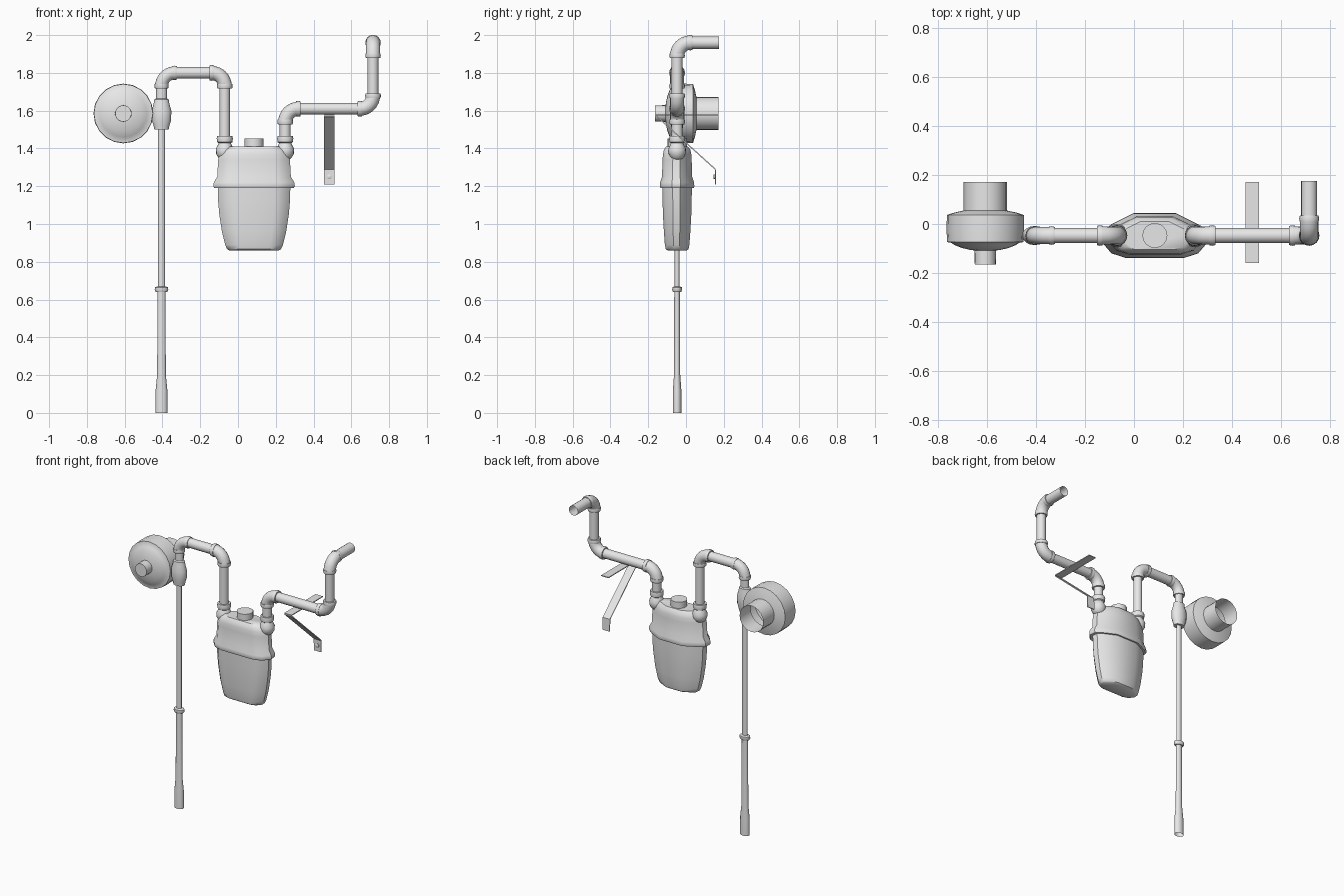
import bpy, bmesh, math
from mathutils import Vector as V

if "Cube" in bpy.data.objects:
    bpy.data.objects.remove(bpy.data.objects["Cube"])

grey = bpy.data.materials.new("painted_grey")
grey.diffuse_color = (0.8, 0.8, 0.8, 1)
grey.use_nodes = True
grey.node_tree.nodes["Principled BSDF"].inputs["Base Color"].default_value = grey.diffuse_color
X, Y, Z = V((1, 0, 0)), V((0, 1, 0)), V((0, 0, 1))
PY = -0.047          # depth of the pipe run


def loft(name, rings, cap_start=False, cap_end=False):
    """Skin a list of equal-length point rings."""
    bm = bmesh.new()
    rows = [[bm.verts.new(p) for p in r] for r in rings]
    n = len(rows[0])
    for a, b in zip(rows, rows[1:]):
        for i in range(n):
            bm.faces.new((a[i], a[(i + 1) % n], b[(i + 1) % n], b[i]))
    if cap_start:
        bm.faces.new(rows[0])
    if cap_end:
        bm.faces.new(rows[-1])
    bmesh.ops.recalc_face_normals(bm, faces=bm.faces)
    me = bpy.data.meshes.new(name)
    bm.to_mesh(me)
    bm.free()
    me.materials.append(grey)
    ob = bpy.data.objects.new(name, me)
    bpy.context.collection.objects.link(ob)
    return ob


def sweep(name, stations, ref=Y, sides=16, flat=1.0, caps=(False, False)):
    """Stations are (position, tangent, radius); flat squashes along ref."""
    rings = []
    for p, t, r in stations:
        w = t.cross(ref).normalized()
        rings.append([V(p) + r * (flat * math.cos(a) * ref + math.sin(a) * w)
                      for a in (2 * math.pi * i / sides for i in range(sides))])
    return loft(name, rings, *caps)


def lathe(name, base, axis, profile, ref, **kw):
    """Profile is (distance along axis, radius)."""
    return sweep(name, [(V(base) + axis * d, axis, r) for d, r in profile], ref, **kw)


def pipe(name, a, b, r, ref=Y):
    a, b = V(a), V(b)
    t = (b - a).normalized()
    return sweep(name, [(a, t, r), (b, t, r)], ref)


def elbow(name, corner, d0, d1, ref=Y, r=0.037, collar=0.042, R=0.07):
    """Quarter bend with a raised collar at both ends."""
    c = V(corner)
    s, e = c - d0 * R, c + d1 * R
    st = [(s - d0 * .012, d0, .029), (s - d0 * .012, d0, collar - .003),
          (s, d0, collar), (s + d0 * .012, d0, collar - .002), (s + d0 * .012, d0, r)]
    ctr = c - d0 * R + d1 * R
    for i in range(1, 8):
        a = math.pi / 2 * i / 8
        st.append((ctr - d1 * R * math.cos(a) + d0 * R * math.sin(a),
                   d0 * math.cos(a) + d1 * math.sin(a), r))
    st += [(e - d1 * .012, d1, r), (e - d1 * .012, d1, collar - .002), (e, d1, collar),
           (e + d1 * .012, d1, collar - .003), (e + d1 * .012, d1, .029)]
    return sweep(name, st, ref)


# Riser from the ground with flared foot and mid collar, open at the bottom
LX = -0.405
lathe("riser_pipe", (LX, PY, 0), Z,
      [(0, .032), (.12, .031), (.20, .023), (.64, .021), (.64, .030), (.65, .036),
       (.665, .035), (.67, .018), (1.51, .018)], Y, flat=.72)
# Union fitting at the regulator
lathe("riser_union", (LX, PY, 1.5), Z,
      [(0, .018), (0, .038), (.02, .042), (.05, .051), (.10, .052), (.135, .042),
       (.16, .038), (.165, .028), (.24, .028)], Y, flat=.75)

# Inlet loop over to the meter
elbow("inlet_elbow_left", (LX, PY, 1.80), Z, X, r=.034, collar=.038)
pipe("inlet_cross_pipe", (-.34, PY, 1.80), (-.13, PY, 1.80), .031)
IX, OX = -0.07, 0.25
elbow("inlet_elbow_right", (IX, PY, 1.80), X, -Z)
pipe("inlet_drop_pipe", (IX, PY, 1.74), (IX, PY, 1.44), .028)

# Meter couplings, inlet and outlet
for nm, x in (("inlet", IX), ("outlet", OX)):
    lathe(nm + "_coupling", (x, PY, 1.338), Z,
          [(0, .018), (.012, .034), (.035, .046), (.06, .047), (.08, .037), (.09, .033),
           (.095, .040), (.115, .043), (.128, .040), (.128, .028)], Y,
          caps=(True, False))

# Outlet run stepping right, up and back to the wall
pipe("outlet_rise_pipe", (OX, PY, 1.45), (OX, PY, 1.55), .029)
elbow("outlet_elbow_low", (OX, PY, 1.61), Z, X)
pipe("outlet_cross_pipe", (.31, PY, 1.61), (.66, PY, 1.61), .031)
RX = 0.715
elbow("outlet_elbow_right", (RX, PY, 1.61), X, Z)
pipe("outlet_upper_pipe", (RX, PY, 1.67), (RX, PY, 1.90), .029)
elbow("outlet_elbow_top", (RX, PY, 1.96), Z, Y, ref=X, r=.038, collar=.041)
pipe("wall_pipe", (RX, .01, 1.96), (RX, .175, 1.96), .033, X)

# Meter body: faceted outline lofted through height, with a clamping flange
half = [(.56, -1), (.82, -.8), (1, -.3), (.98, .2), (.82, .5), (.40, 1)]
outline = half + [(-x, y) for x, y in reversed(half)]
sections = [(.86, .130, .050), (.867, .143, .060), (.89, .153, .065), (.96, .170, .070),
            (1.05, .184, .075), (1.12, .190, .077), (1.19, .192, .078),
            (1.19, .210, .088), (1.20, .216, .091), (1.22, .213, .090), (1.25, .195, .080),
            (1.34, .190, .077), (1.37, .182, .075), (1.393, .168, .070), (1.41, .140, .058)]
loft("meter_body", [[(.085 + x * hx, PY + y * hy, z) for x, y in outline]
                    for z, hx, hy in sections], True, True)
lathe("meter_index_cap", (.085, PY, 1.40), Z, [(0, .051), (.052, .051)], Y,
      sides=16, caps=(False, True))

# Round regulator facing front, hollow outlet at the back
lathe("regulator", (-.607, 0, 1.585), Y,
      [(-.165, .043), (-.108, .044), (-.106, .060), (-.098, .095), (-.086, .125),
       (-.076, .140), (-.074, .156), (-.03, .158), (.037, .157), (.047, .125),
       (.055, .088), (.172, .088)], Z, sides=20, caps=(True, False))

# Support bracket: folded flat strip plus an anchor bolt
BX, BW, T = 0.483, 0.027, 0.006
def strip(name, path):
    """Folded strip running in the y-z plane."""
    pts = [V((0, y, z)) for y, z in path]
    rings = []
    for i, p in enumerate(pts):
        t = (pts[min(i + 1, len(pts) - 1)] - pts[max(i - 1, 0)]).normalized()
        n = t.cross(X) * T / 2
        rings.append([p + n * s + X * (BX + BW * k)
                      for s, k in ((1, 1), (1, -1), (-1, -1), (-1, 1))])
    loft(name, rings, True, True)


strip("bracket_arm", [(-.16, 1.577), (.172, 1.577)])
strip("bracket_brace", [(-.155, 1.570), (.155, 1.29), (.157, 1.21)])
lathe("bracket_bolt", (BX, .158, 1.25), -Y, [(0, .013), (.010, .013), (.013, .008)], Z,
      sides=10, caps=(True, True))

# Smooth shading with sharp creases kept
for ob in bpy.context.scene.objects:
    ob.select_set(True)
    bpy.context.view_layer.objects.active = ob
bpy.ops.object.shade_smooth_by_angle(angle=math.radians(40))
